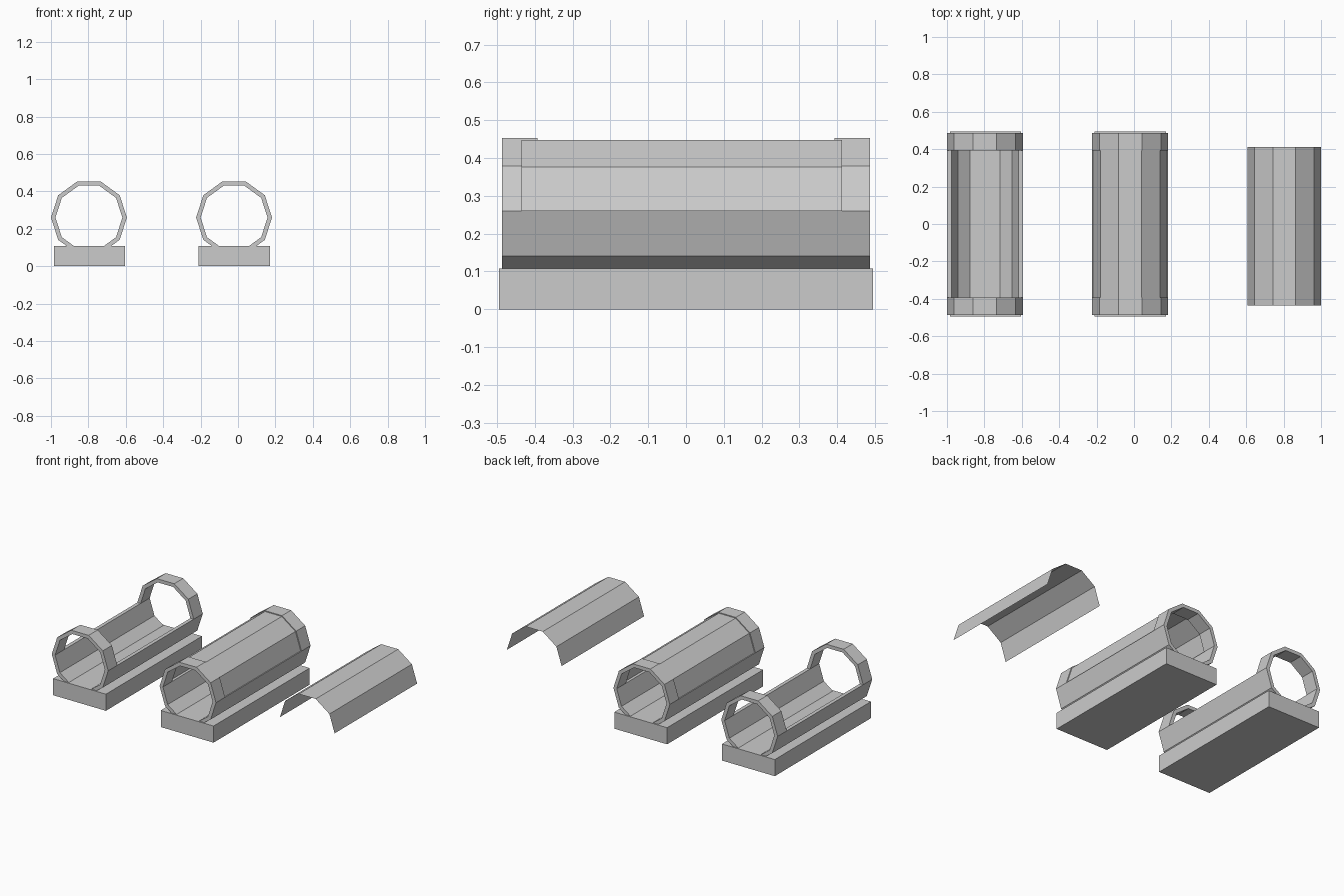
import bpy, bmesh, math

if "Cube" in bpy.data.objects:
    bpy.data.objects.remove(bpy.data.objects["Cube"])

SIDES = 10
AXIS_Z = 0.26
R_OUT, R_IN, R_LID = 0.203, 0.179, 0.197


def finish(bm, name):
    mesh = bpy.data.meshes.new(name)
    bm.to_mesh(mesh)
    bm.free()
    obj = bpy.data.objects.new(name, mesh)
    bpy.context.collection.objects.link(obj)
    return obj


def decagon_sheet(bm, x, radius, stations, keep):
    """Faceted sheet along y; keep(side, bay) picks which panels exist."""
    rows = []
    for y in stations:
        rows.append([bm.verts.new((x + radius * math.cos(math.tau * i / SIDES), y,
                                   AXIS_Z + radius * math.sin(math.tau * i / SIDES)))
                     for i in range(SIDES)])
    for j in range(len(stations) - 1):
        for i in range(SIDES):
            if keep(i, j):
                k = (i + 1) % SIDES
                bm.faces.new((rows[j][i], rows[j][k], rows[j + 1][k], rows[j + 1][i]))
    bmesh.ops.delete(bm, geom=[v for v in bm.verts if not v.link_faces], context='VERTS')


def base(name, x):
    bm = bmesh.new()
    bmesh.ops.create_cube(bm, size=1)
    for v in bm.verts:
        v.co = (x + v.co.x * 0.38, v.co.y * 0.988, (v.co.z + 0.5) * 0.108)
    return finish(bm, name)


def tube(name, x):
    bm = bmesh.new()
    # full rings at both ends, only the lower half between them
    decagon_sheet(bm, x, R_OUT, (-0.486, -0.393, 0.393, 0.486),
                  lambda i, j: j != 1 or i >= SIDES // 2)
    # wall thickness
    res = bmesh.ops.extrude_face_region(bm, geom=bm.faces[:], use_keep_orig=True)
    s = R_IN / R_OUT
    for v in res['geom']:
        if isinstance(v, bmesh.types.BMVert):
            v.co.x = x + (v.co.x - x) * s
            v.co.z = AXIS_Z + (v.co.z - AXIS_Z) * s
    bmesh.ops.recalc_face_normals(bm, faces=bm.faces)
    return finish(bm, name)


def lid(name, x):
    bm = bmesh.new()
    decagon_sheet(bm, x, R_LID, (-0.435, 0.413), lambda i, j: i < SIDES // 2)
    for f in bm.faces:
        f.normal_update()
        if f.normal.z < 0:
            f.normal_flip()
    return finish(bm, name)


# open housing
base("open_base", -0.795)
tube("open_tube", -0.797)
# closed housing with its cover in place
base("closed_base", -0.02)
tube("closed_tube", -0.021)
lid("fitted_cover", -0.021)
# loose cover
lid("loose_cover", 0.803)
